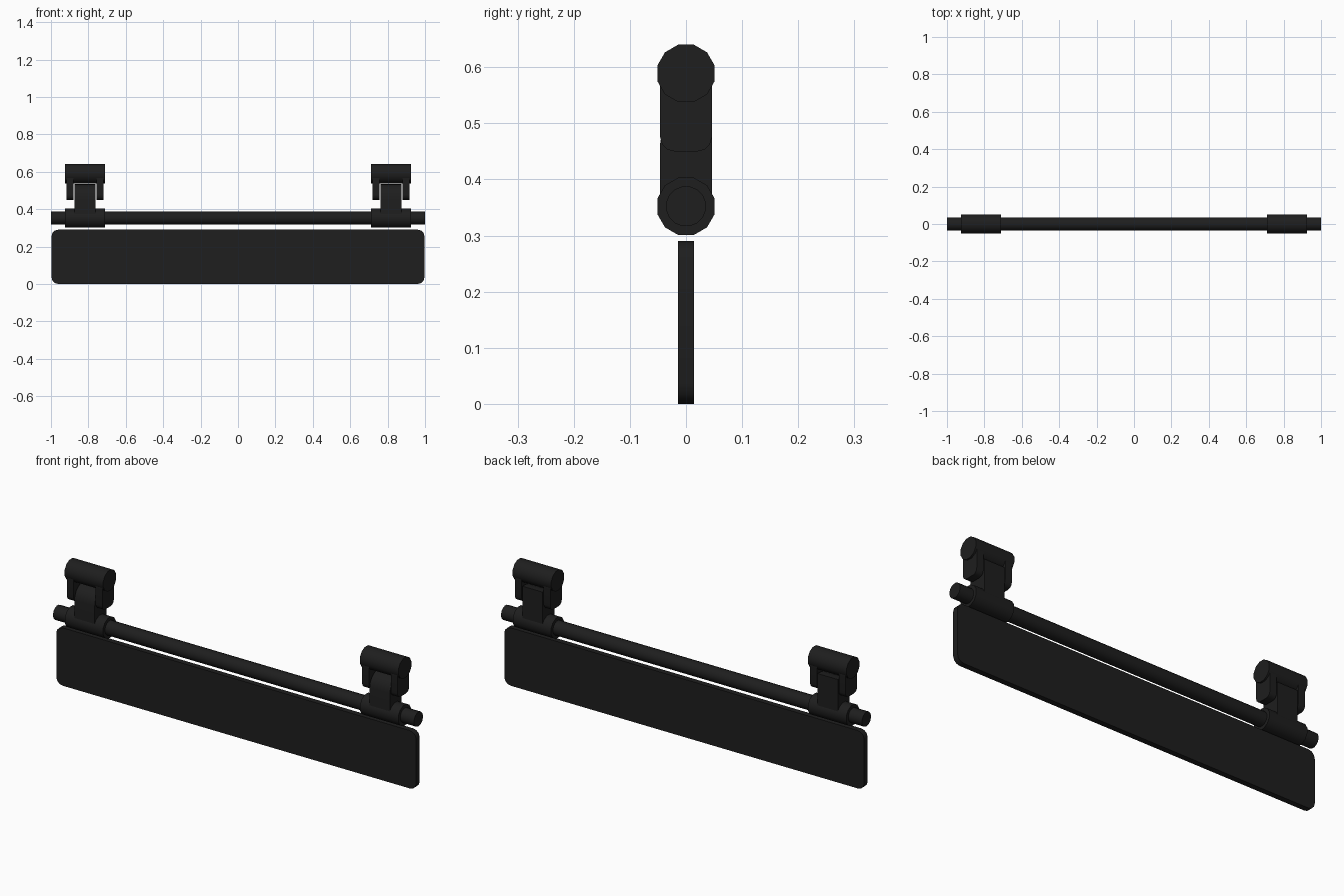
import bpy, bmesh, math

if "Cube" in bpy.data.objects:
    bpy.data.objects.remove(bpy.data.objects["Cube"])

mat = bpy.data.materials.new("black_plastic")
mat.diffuse_color = (0.013, 0.013, 0.013, 1)
mat.use_nodes = True
mat.node_tree.nodes["Principled BSDF"].inputs["Base Color"].default_value = mat.diffuse_color
CX = 0.818  # distance of each clamp from the centre


def prism(name, pts, axis, lo, hi, mirror=False):
    """Extrude a closed 2D profile along x (y,z points) or y (x,z points)."""
    bm = bmesh.new()
    place = (lambda a, b: (lo, a, b)) if axis == 'x' else (lambda a, b: (a, lo, b))
    face = bm.faces.new([bm.verts.new(place(a, b)) for a, b in pts])
    ext = bmesh.ops.extrude_face_region(bm, geom=[face])
    verts = [g for g in ext['geom'] if isinstance(g, bmesh.types.BMVert)]
    d = hi - lo
    bmesh.ops.translate(bm, verts=verts, vec=(d, 0, 0) if axis == 'x' else (0, d, 0))
    bmesh.ops.recalc_face_normals(bm, faces=bm.faces)
    me = bpy.data.meshes.new(name)
    bm.to_mesh(me)
    bm.free()
    ob = bpy.data.objects.new(name, me)
    bpy.context.collection.objects.link(ob)
    me.materials.append(mat)
    if mirror:
        ob.modifiers.new("mirror", 'MIRROR')
    bpy.ops.object.select_all(action='DESELECT')
    ob.select_set(True)
    bpy.context.view_layer.objects.active = ob
    bpy.ops.object.shade_smooth_by_angle(angle=math.radians(35))
    return ob


def arc(cx, cz, r, start, end, n):
    return [(cx + r * math.cos(math.radians(start + (end - start) * i / n)),
             cz + r * math.sin(math.radians(start + (end - start) * i / n)))
            for i in range(n + 1)]


def ring(cz, r, n):
    step = 360 / n
    return arc(0, cz, r, step / 2, 360 - step / 2, n - 1)


# Flat blade with rounded corners
w, h, r = 0.997, 0.29, 0.035
blade = (arc(w - r, r, r, -90, 0, 3) + arc(w - r, h - r, r, 0, 90, 3)
         + arc(r - w, h - r, r, 90, 180, 3) + arc(r - w, r, r, 180, 270, 3))
prism("blade", blade, 'y', -0.014, 0.014)

# Long rod
prism("rod", ring(0.352, 0.036, 16), 'x', -1, 1)

# Clamps: lower sleeve, upper barrel, tongue and two ears, mirrored to both ends
prism("rod_sleeve", ring(0.352, 0.053, 12), 'x', CX - 0.106, CX + 0.106, True)
prism("upper_barrel", ring(0.589, 0.053, 12), 'x', CX - 0.107, CX + 0.107, True)

# Tongue rises from the sleeve, rounded at the front top
tongue = ([(-0.046, 0.352), (0.046, 0.352), (0.046, 0.534)]
          + arc(0.024, 0.464, 0.07, 90, 180, 5))
prism("tongue", tongue, 'x', CX - 0.056, CX + 0.056, True)

# Ears hang from the barrel, rounded at the bottom
ear = ([(0.046, 0.589), (-0.046, 0.589)]
       + arc(-0.021, 0.475, 0.025, 180, 270, 3)
       + arc(0.021, 0.475, 0.025, 270, 360, 3))
for side, label in ((-1, "inner"), (1, "outer")):
    a, b = sorted((CX + side * 0.061, CX + side * 0.098))
    prism(label + "_ear", ear, 'x', a, b, True)
